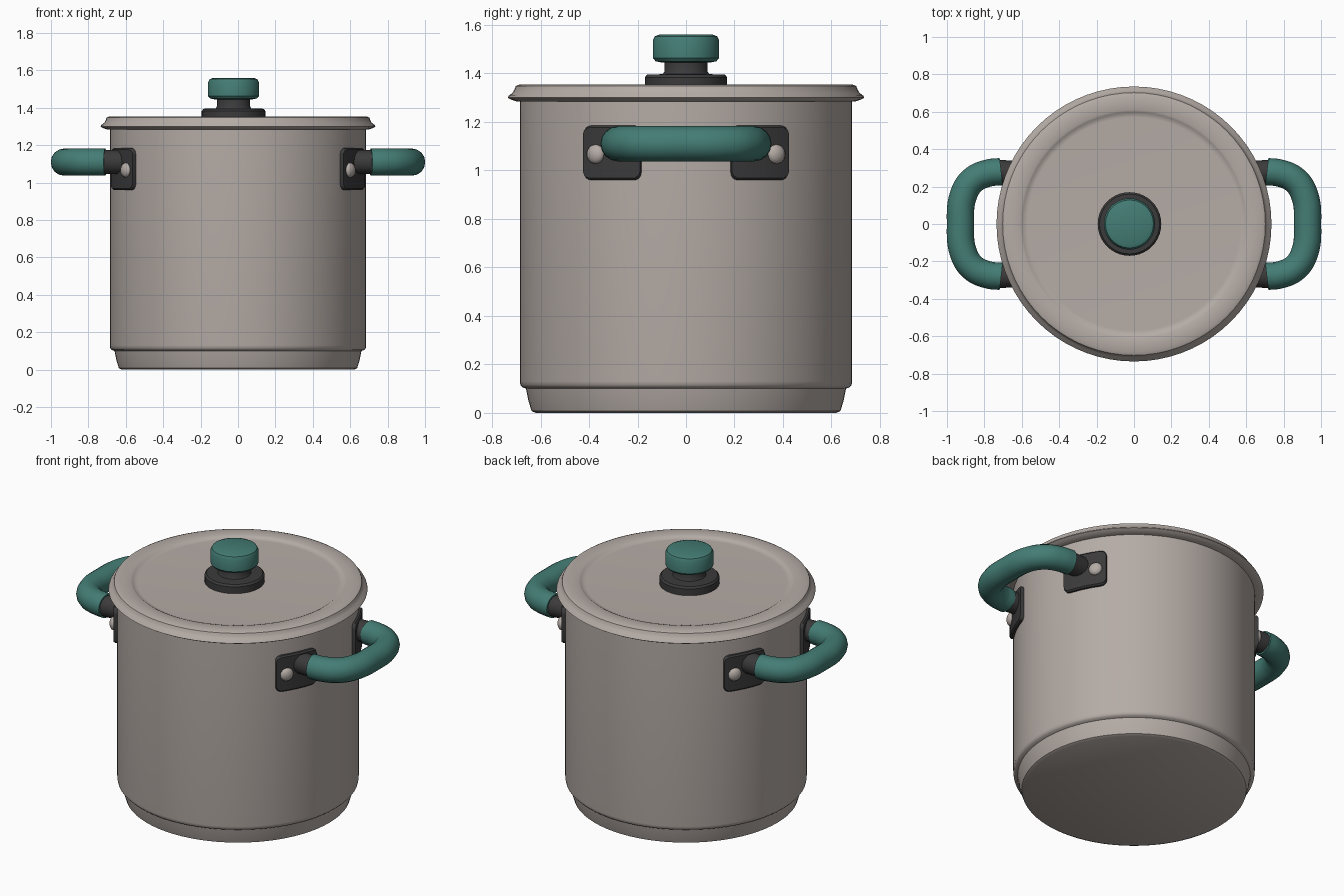
import bpy, bmesh, math
from mathutils import Vector

if "Cube" in bpy.data.objects:
    bpy.data.objects.remove(bpy.data.objects["Cube"])


def material(name, rgb):
    m = bpy.data.materials.new(name)
    m.diffuse_color = (*rgb, 1)
    m.use_nodes = True
    m.node_tree.nodes["Principled BSDF"].inputs["Base Color"].default_value = m.diffuse_color
    return m


STEEL = material("warm steel", (0.46, 0.41, 0.38))
TEAL = material("teal grip", (0.058, 0.205, 0.178))
BLACK = material("charcoal", (0.045, 0.043, 0.043))


def smooth(ob, angle=35):
    bpy.ops.object.select_all(action='DESELECT')
    ob.select_set(True)
    bpy.context.view_layer.objects.active = ob
    bpy.ops.object.shade_smooth_by_angle(angle=math.radians(angle))


def finish(name, bm, mat):
    bmesh.ops.recalc_face_normals(bm, faces=bm.faces)
    me = bpy.data.meshes.new(name)
    bm.to_mesh(me)
    bm.free()
    me.materials.append(mat)
    ob = bpy.data.objects.new(name, me)
    bpy.context.collection.objects.link(ob)
    smooth(ob)
    return ob


def lathe(name, profile, mat, x=0.0, n=72):
    """Revolve (radius, z) points about a vertical axis and cap both ends."""
    bm = bmesh.new()
    rings = [[bm.verts.new((x + r * math.cos(2 * math.pi * i / n),
                            r * math.sin(2 * math.pi * i / n), z))
              for i in range(n)] for r, z in profile]
    for a, b in zip(rings, rings[1:]):
        for i in range(n):
            j = (i + 1) % n
            bm.faces.new((a[i], a[j], b[j], b[i]))
    bm.faces.new(rings[0])
    bm.faces.new(rings[-1])
    return finish(name, bm, mat)


def tube(name, points, radius, mat):
    """Round tube through the given points."""
    cu = bpy.data.curves.new(name, 'CURVE')
    cu.dimensions = '3D'
    cu.bevel_depth = radius
    cu.bevel_resolution = 6
    cu.use_fill_caps = True
    sp = cu.splines.new('BEZIER')
    sp.bezier_points.add(len(points) - 1)
    for bp, p in zip(sp.bezier_points, points):
        bp.co = p
        bp.handle_left_type = bp.handle_right_type = 'AUTO'
    ob = bpy.data.objects.new(name, cu)
    bpy.context.collection.objects.link(ob)
    cu.materials.append(mat)
    bpy.ops.object.select_all(action='DESELECT')
    ob.select_set(True)
    bpy.context.view_layer.objects.active = ob
    bpy.ops.object.convert(target='MESH')
    smooth(bpy.context.object)


def plate(name, sx, sy):
    """Rounded bracket plate wrapped around the pot wall."""
    bm = bmesh.new()
    y0, y1, z0, z1, c = 0.19, 0.425, 0.96, 1.185, 0.03
    steps = [c * (1 - math.cos(k * math.pi / 8)) for k in range(5)]
    ys = [y0 + s for s in steps] + [0.27, 0.31, 0.35] + [y1 - s for s in reversed(steps)]
    cols = []
    for y in ys:
        d = max(0, c - (y - y0), c - (y1 - y))
        inset = c - math.sqrt(max(0, c * c - d * d))
        col = []
        for r, e in ((0.67, 0), (0.698, 0), (0.706, 0.008)):
            a = math.asin(y / 0.706)
            for z in (z0 + inset + e, z1 - inset - e):
                col.append(bm.verts.new((sx * r * math.cos(a), sy * r * math.sin(a), z)))
        cols.append(col)
    loop = (0, 2, 4, 5, 3, 1)
    for a, b in zip(cols, cols[1:]):
        for i, j in zip(loop, loop[1:] + loop[:1]):
            bm.faces.new((a[i], a[j], b[j], b[i]))
    for col in (cols[0], cols[-1]):
        bm.faces.new([col[i] for i in loop])
    finish(name, bm, BLACK)


def rivet(name, sx, sy):
    """Domed rivet pointing outward."""
    a = math.asin(0.37 / 0.70)
    d = Vector((sx * math.cos(a), sy * math.sin(a), 0))
    bm = bmesh.new()
    bmesh.ops.create_uvsphere(bm, u_segments=20, v_segments=12, radius=1)
    for v in bm.verts:
        v.co = Vector((v.co.x * 0.04, v.co.y * 0.04, v.co.z * 0.025))
    bm.transform(d.to_track_quat('Z', 'Y').to_matrix().to_4x4())
    bmesh.ops.translate(bm, vec=d * 0.705 + Vector((0, 0, 1.067)), verts=bm.verts)
    finish(name, bm, STEEL)


# Pot with narrower stepped base
lathe("pot_body", [(0.62, 0), (0.637, 0.008), (0.65, 0.05), (0.66, 0.1),
                   (0.675, 0.106), (0.683, 0.115), (0.685, 0.13), (0.685, 1.295)], STEEL)

# Lid with flared rim and shallow recessed centre
lathe("lid", [(0.67, 1.283), (0.70, 1.285), (0.722, 1.292), (0.735, 1.3), (0.731, 1.308),
              (0.715, 1.32), (0.707, 1.335), (0.702, 1.348), (0.685, 1.355),
              (0.61, 1.355), (0.598, 1.35), (0.588, 1.343), (0.57, 1.342)], STEEL)

# Knob on the lid
KX = -0.024
lathe("knob_base", [(0.17, 1.335), (0.17, 1.384), (0.16, 1.395), (0.095, 1.397),
                    (0.088, 1.41), (0.088, 1.455)], BLACK, KX, 40)
lathe("knob_cap", [(0.10, 1.445), (0.125, 1.45), (0.136, 1.463), (0.137, 1.535),
                   (0.128, 1.553), (0.11, 1.56)], TEAL, KX, 40)

# Two side handles, each with two brackets
half = [(0.71, 0.28), (0.78, 0.272), (0.86, 0.235), (0.91, 0.16)]
path = half + [(0.928, 0.0)] + [(x, -y) for x, y in reversed(half)]
for side, sx in (("left", -1), ("right", 1)):
    tube(f"{side}_handle", [(sx * x, y, 1.11) for x, y in path], 0.073, TEAL)
    for end, sy in (("front", -1), ("back", 1)):
        plate(f"{side}_{end}_bracket", sx, sy)
        rivet(f"{side}_{end}_rivet", sx, sy)
        tube(f"{side}_{end}_collar",
             [(sx * 0.62, sy * 0.272, 1.11), (sx * 0.73, sy * 0.28, 1.11)], 0.064, BLACK)
